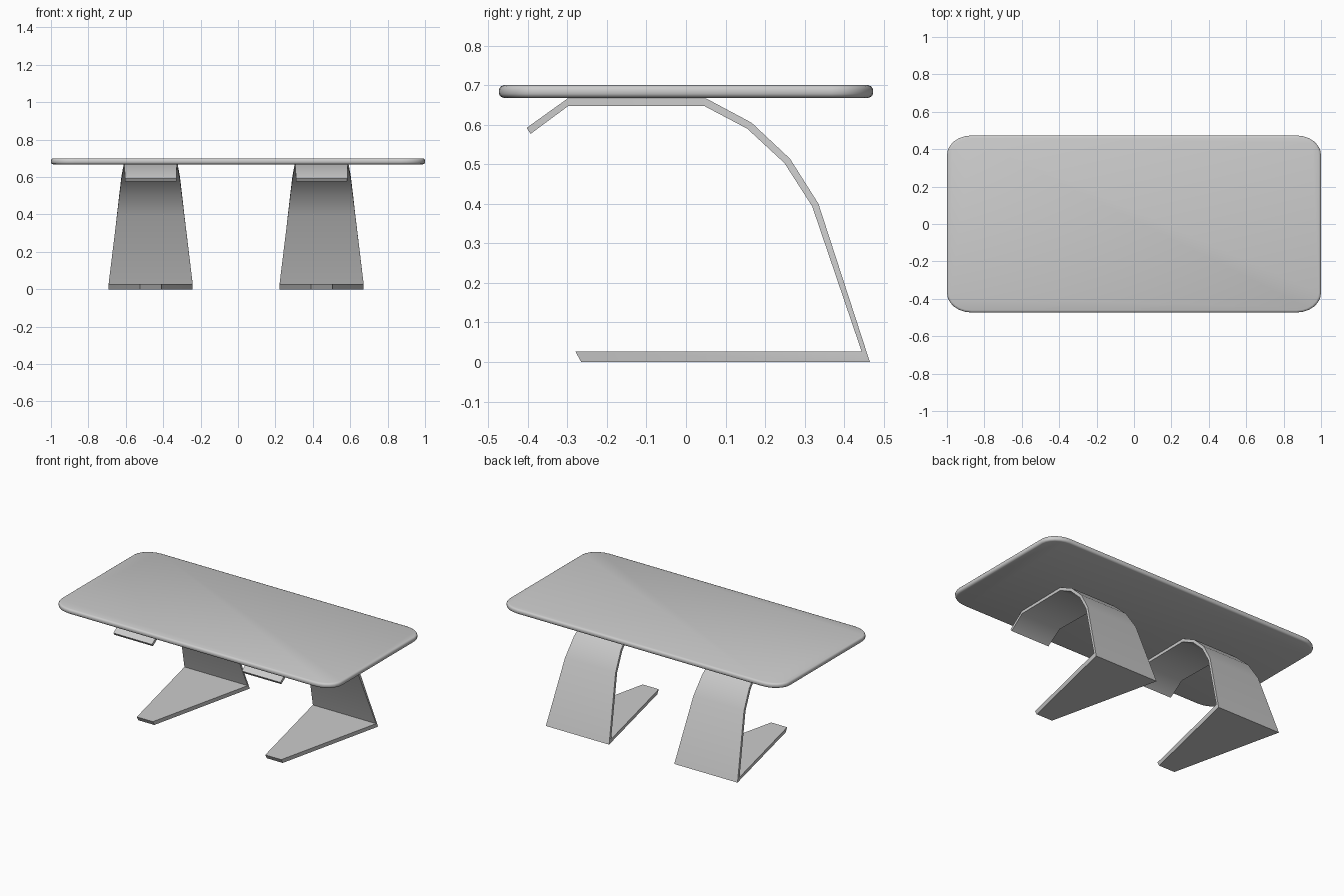
import bpy, bmesh, math

if "Cube" in bpy.data.objects:
    bpy.data.objects.remove(bpy.data.objects["Cube"])


def loft(name, rings):
    """Skin a list of equal-length closed rings and cap both ends."""
    bm = bmesh.new()
    loops = [[bm.verts.new(p) for p in r] for r in rings]
    n = len(loops[0])
    for a, b in zip(loops, loops[1:]):
        for i in range(n):
            j = (i + 1) % n
            bm.faces.new((a[i], a[j], b[j], b[i]))
    bm.faces.new(loops[0])
    bm.faces.new(loops[-1])
    bmesh.ops.recalc_face_normals(bm, faces=bm.faces)
    mesh = bpy.data.meshes.new(name)
    bm.to_mesh(mesh)
    bm.free()
    obj = bpy.data.objects.new(name, mesh)
    bpy.context.collection.objects.link(obj)
    bpy.ops.object.select_all(action='DESELECT')
    obj.select_set(True)
    bpy.context.view_layer.objects.active = obj
    bpy.ops.object.shade_smooth_by_angle(angle=math.radians(40))
    return obj


def rounded_rect(hx, hy, rx, ry, z, steps=6):
    pts = []
    for q, (sx, sy) in enumerate(((1, 1), (-1, 1), (-1, -1), (1, -1))):
        for i in range(steps + 1):
            a = math.pi / 2 * (q + i / steps)
            pts.append((sx * (hx - rx) + rx * math.cos(a),
                        sy * (hy - ry) + ry * math.sin(a), z))
    return pts


# Table top: rounded slab with a softened rim (inset, height)
rim = [(0.012, 0.668), (0.004, 0.671), (0, 0.678),
       (0, 0.690), (0.004, 0.697), (0.012, 0.700)]
loft("table_top", [rounded_rect(1 - d, 0.473 - d, 0.13 - d, 0.105 - d, z)
                   for d, z in rim])

# Bent sheet legs: outer y, z, inner y, z, half width
bends = [
    (-0.403, 0.592, -0.393, 0.577, 0.137),
    (-0.300, 0.666, -0.297, 0.648, 0.140),
    (0.052, 0.666, 0.047, 0.647, 0.145),
    (0.166, 0.605, 0.155, 0.590, 0.156),
    (0.263, 0.514, 0.249, 0.503, 0.167),
    (0.335, 0.400, 0.319, 0.394, 0.180),
    (0.465, 0.000, 0.444, 0.027, 0.225),
    (-0.265, 0.000, -0.280, 0.027, 0.057),
]
for name, cx in (("left_leg", -0.467), ("right_leg", 0.447)):
    loft(name, [[(cx - w, oy, oz), (cx + w, oy, oz),
                 (cx + w, iy, iz), (cx - w, iy, iz)]
                for oy, oz, iy, iz, w in bends])
